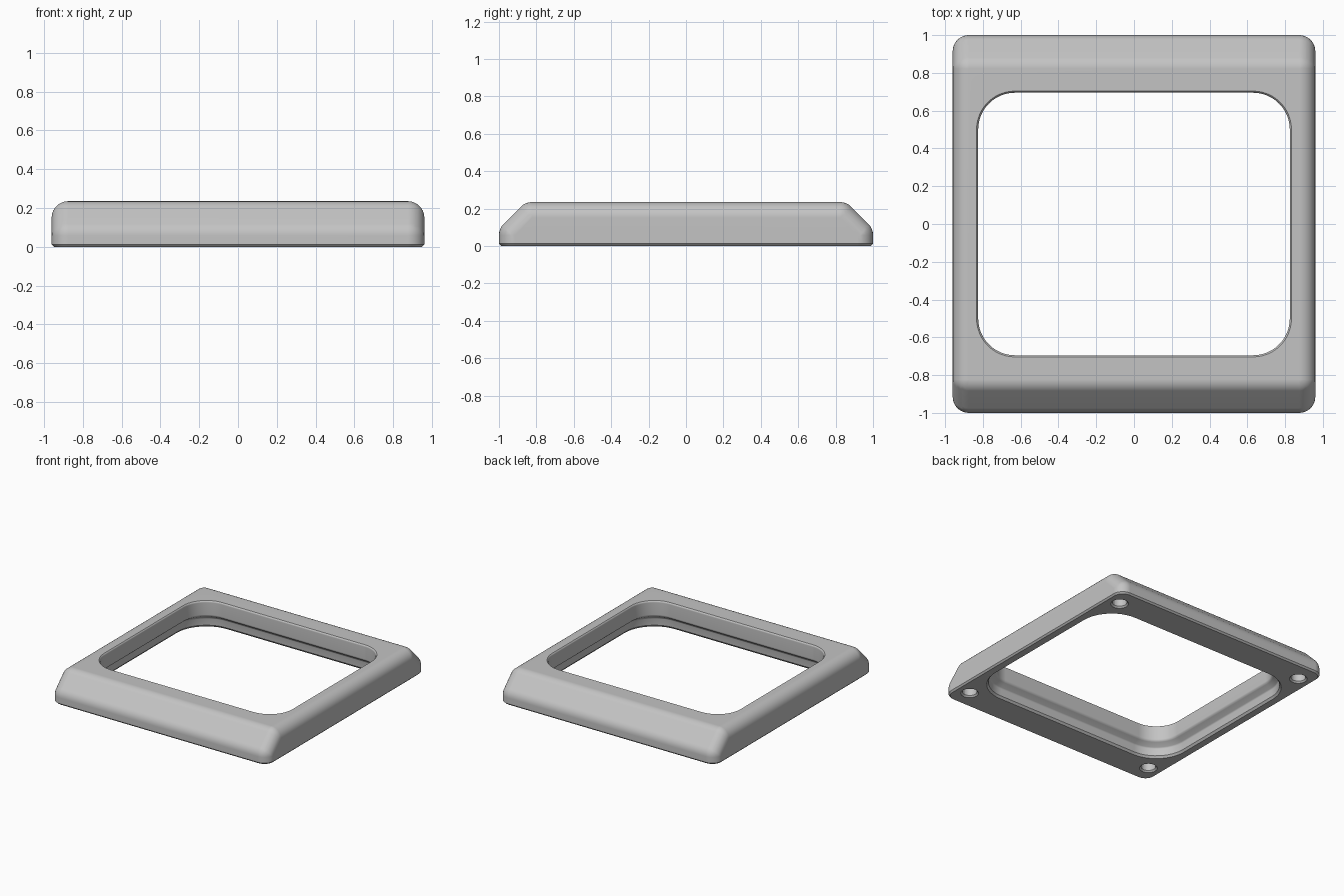
import bpy, bmesh, math
from mathutils import Matrix, Vector

if "Cube" in bpy.data.objects:
    bpy.data.objects.remove(bpy.data.objects["Cube"])

grey = bpy.data.materials.new("light_grey")
grey.use_nodes = True
colour = (0.55, 0.55, 0.55, 1)
grey.diffuse_color = colour
grey.node_tree.nodes["Principled BSDF"].inputs["Base Color"].default_value = colour


def make_object(name, bm):
    bmesh.ops.recalc_face_normals(bm, faces=bm.faces)
    mesh = bpy.data.meshes.new(name)
    bm.to_mesh(mesh)
    bm.free()
    mesh.materials.append(grey)
    obj = bpy.data.objects.new(name, mesh)
    bpy.context.collection.objects.link(obj)
    return obj


def rounded_ring(hx, hy, r, z, steps=12):
    """Points of a rectangle with round corners."""
    pts = []
    for quarter, (sx, sy) in enumerate([(1, 1), (-1, 1), (-1, -1), (1, -1)]):
        for i in range(steps + 1):
            a = math.pi / 2 * (quarter + i / steps)
            pts.append(Vector((sx * (hx - r) + r * math.cos(a),
                               sy * (hy - r) + r * math.sin(a), z)))
    return pts


def loft(bm, rings):
    """Closed solid through a stack of rings."""
    loops = [[bm.verts.new(p) for p in ring] for ring in rings]
    n = len(loops[0])
    for low, high in zip(loops, loops[1:]):
        for i in range(n):
            j = (i + 1) % n
            bm.faces.new((low[i], low[j], high[j], high[i]))
    bm.faces.new(loops[0][::-1])
    bm.faces.new(loops[-1])


# Outer body: hull around corner balls, with sloped front and back
R = 0.085
bm = bmesh.new()
for sx in (-1, 1):
    for sy in (-1, 1):
        for y, z in ((0.915, 0.058), (0.823, 0.15)):
            bmesh.ops.create_uvsphere(
                bm, u_segments=32, v_segments=16, radius=R,
                matrix=Matrix.Translation((sx * 0.875, sy * y, z)))
bmesh.ops.delete(bm, geom=[v for v in bm.verts if v.co.z < 0.05], context='VERTS')
for z, inset in ((0.012, 0), (0, 0.012)):
    for p in rounded_ring(0.96 - inset, 1 - inset, R - inset, z, 8):
        bm.verts.new(p)
bmesh.ops.remove_doubles(bm, verts=bm.verts, dist=0.0001)
bmesh.ops.delete(bm, geom=bm.edges[:], context='EDGES_FACES')
hull = bmesh.ops.convex_hull(bm, input=bm.verts[:])
loose = [v for v in bm.verts if not v.link_faces]
bmesh.ops.delete(bm, geom=loose, context='VERTS')
bmesh.ops.dissolve_limit(bm, angle_limit=math.radians(0.5),
                         verts=bm.verts[:], edges=bm.edges[:])
frame = make_object("frame", bm)

# Cutter: stepped opening, wider underneath
bm = bmesh.new()
opening = [(0.08, -0.02), (0.065, 0.005), (0.055, 0.016), (0.052, 0.07),
           (0.046, 0.082), (0.012, 0.105), (0.003, 0.113), (0, 0.125),
           (0, 0.222), (0.003, 0.23), (0.01, 0.236), (0.03, 0.25)]
loft(bm, [rounded_ring(0.825 + d, 0.695 + d, 0.195 + d, z) for d, z in opening])

# Cutter: four round sockets in the underside
for sx in (-1, 1):
    for sy in (-1, 1):
        centre = Vector((sx * 0.845, sy * 0.845, 0))
        loft(bm, [[p + centre for p in rounded_ring(r, r, r * 0.999, z, 8)]
                  for r, z in ((0.065, -0.02), (0.065, 0), (0.053, 0.012), (0.053, 0.11))])
cutter = make_object("opening_cutter", bm)

# Cut the frame
cut = frame.modifiers.new("cut", 'BOOLEAN')
cut.operation = 'DIFFERENCE'
cut.solver = 'EXACT'
cut.object = cutter
bpy.ops.object.select_all(action='DESELECT')
frame.select_set(True)
bpy.context.view_layer.objects.active = frame
bpy.ops.object.modifier_apply(modifier="cut")
bpy.data.objects.remove(cutter)

# Smooth shading with crisp rims
bpy.ops.object.shade_smooth_by_angle(angle=math.radians(35))
weighted = frame.modifiers.new("weighted", 'WEIGHTED_NORMAL')
weighted.keep_sharp = True
